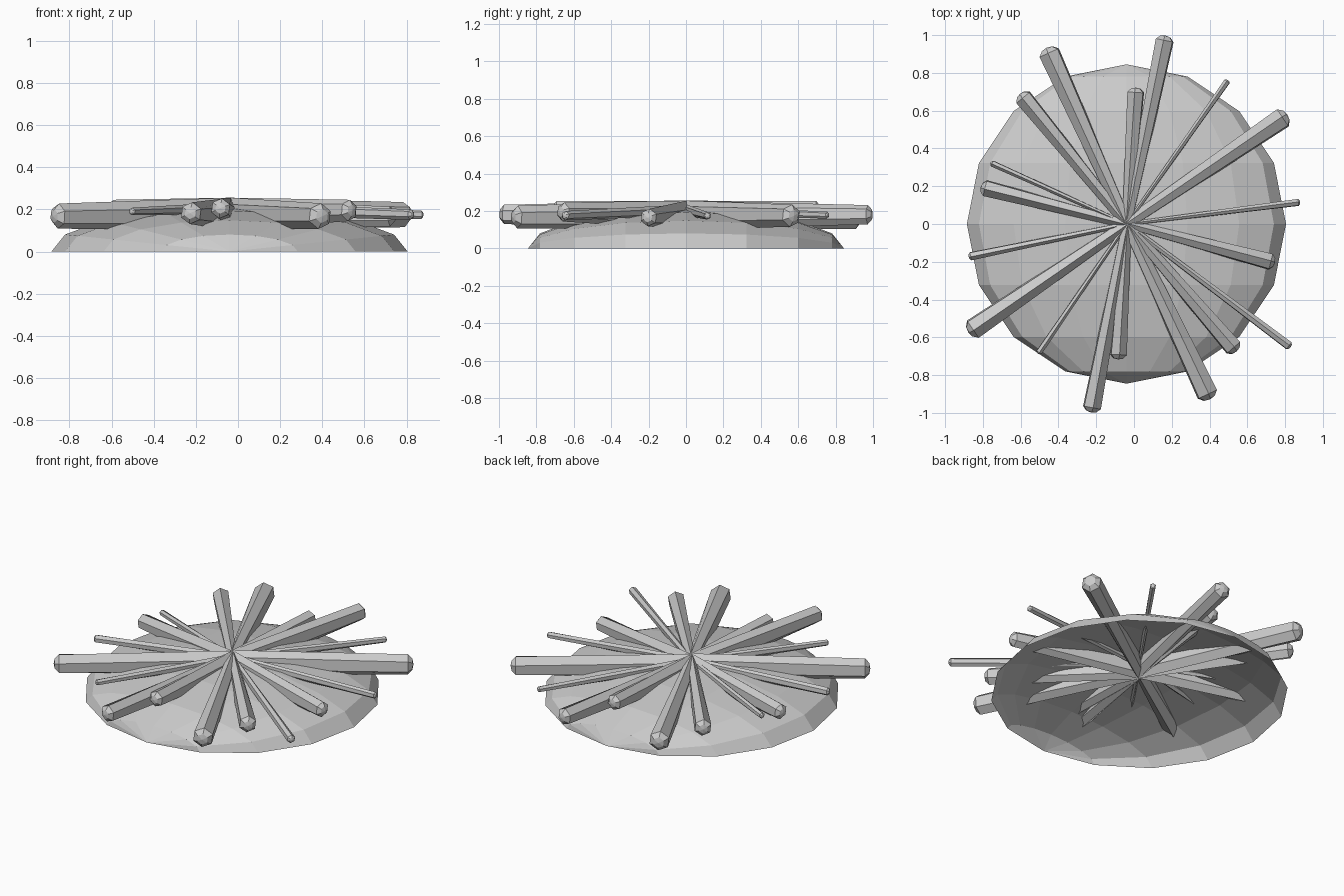
import bpy, bmesh, math
from mathutils import Vector, Matrix

if "Cube" in bpy.data.objects:
    bpy.data.objects.remove(bpy.data.objects["Cube"])


def add_object(name, bm):
    bmesh.ops.recalc_face_normals(bm, faces=bm.faces)
    mesh = bpy.data.meshes.new(name)
    bm.to_mesh(mesh)
    bm.free()
    obj = bpy.data.objects.new(name, mesh)
    bpy.context.collection.objects.link(obj)
    return obj


# Shallow open base: upper half of a flattened sphere with its poles along y
bm = bmesh.new()
bmesh.ops.create_uvsphere(bm, u_segments=16, v_segments=8, radius=0.845,
                          matrix=Matrix.Rotation(math.pi / 2, 4, 'X'))
bmesh.ops.delete(bm, geom=[v for v in bm.verts if v.co.z < -0.01], context='VERTS')
for v in bm.verts:
    v.co.z *= 0.21 / 0.845
    v.co.x -= 0.04
add_object("dome_base", bm)


# Six-sided crystal, narrow and tall at the centre, with a blunt faceted tip
def crystal(name, tip, radius, centre_z, half_height, sides=6):
    tip = Vector(tip)
    centre = Vector((-0.038, 0, centre_z))
    axis = (tip - centre).normalized()
    side = axis.cross(Vector((0, 0, 1))).normalized()
    up = side.cross(axis)
    bm = bmesh.new()
    rings = []
    profile = [(centre, 0.55 * radius, half_height),
               (tip - axis * 0.25 * radius, radius, radius),
               (tip + axis * 0.15 * radius, 0.55 * radius, 0.55 * radius)]
    for pos, w, h in profile:
        ring = []
        for i in range(sides):
            a = 2 * math.pi * i / sides + math.radians(97)
            ring.append(bm.verts.new(pos + side * math.cos(a) * w + up * math.sin(a) * h))
        rings.append(ring)
    for a, b in zip(rings, rings[1:]):
        for i in range(sides):
            j = (i + 1) % sides
            bm.faces.new((a[i], a[j], b[j], b[i]))
    bm.faces.new(rings[0])
    # Faceted point at the outer end
    apex = bm.verts.new(tip + axis * 0.25 * radius)
    for i in range(sides):
        bm.faces.new((rings[-1][i], rings[-1][(i + 1) % sides], apex))
    add_object(name, bm)


# Thick rays: tip position and radius
thick = [
    ((0.80, 0.570, 0.175), 0.060), ((-0.865, -0.565, 0.168), 0.060),
    ((0.165, 0.985, 0.180), 0.052), ((-0.225, -0.985, 0.182), 0.052),
    ((-0.455, 0.920, 0.165), 0.061), ((0.395, -0.915, 0.168), 0.061),
    ((-0.595, 0.680, 0.195), 0.051), ((0.535, -0.665, 0.195), 0.051),
    ((0.010, 0.710, 0.205), 0.048), ((-0.083, -0.705, 0.205), 0.048),
    ((-0.800, 0.193, 0.165), 0.047), ((0.735, -0.203, 0.165), 0.047),
]
# Thin rays between them
thin = [
    ((-0.755, 0.322, 0.180), 0.018), ((0.825, -0.648, 0.175), 0.025),
    ((0.495, 0.758, 0.178), 0.018), ((-0.505, -0.683, 0.190), 0.018),
    ((0.875, 0.115, 0.174), 0.020), ((-0.870, -0.172, 0.174), 0.024),
]
for n, (tip, r) in enumerate(thick, 1):
    crystal(f"thick_crystal_{n}", tip, r, 0.178, 0.078)
for n, (tip, r) in enumerate(thin, 1):
    crystal(f"thin_crystal_{n}", tip, r, 0.205, 0.03)
